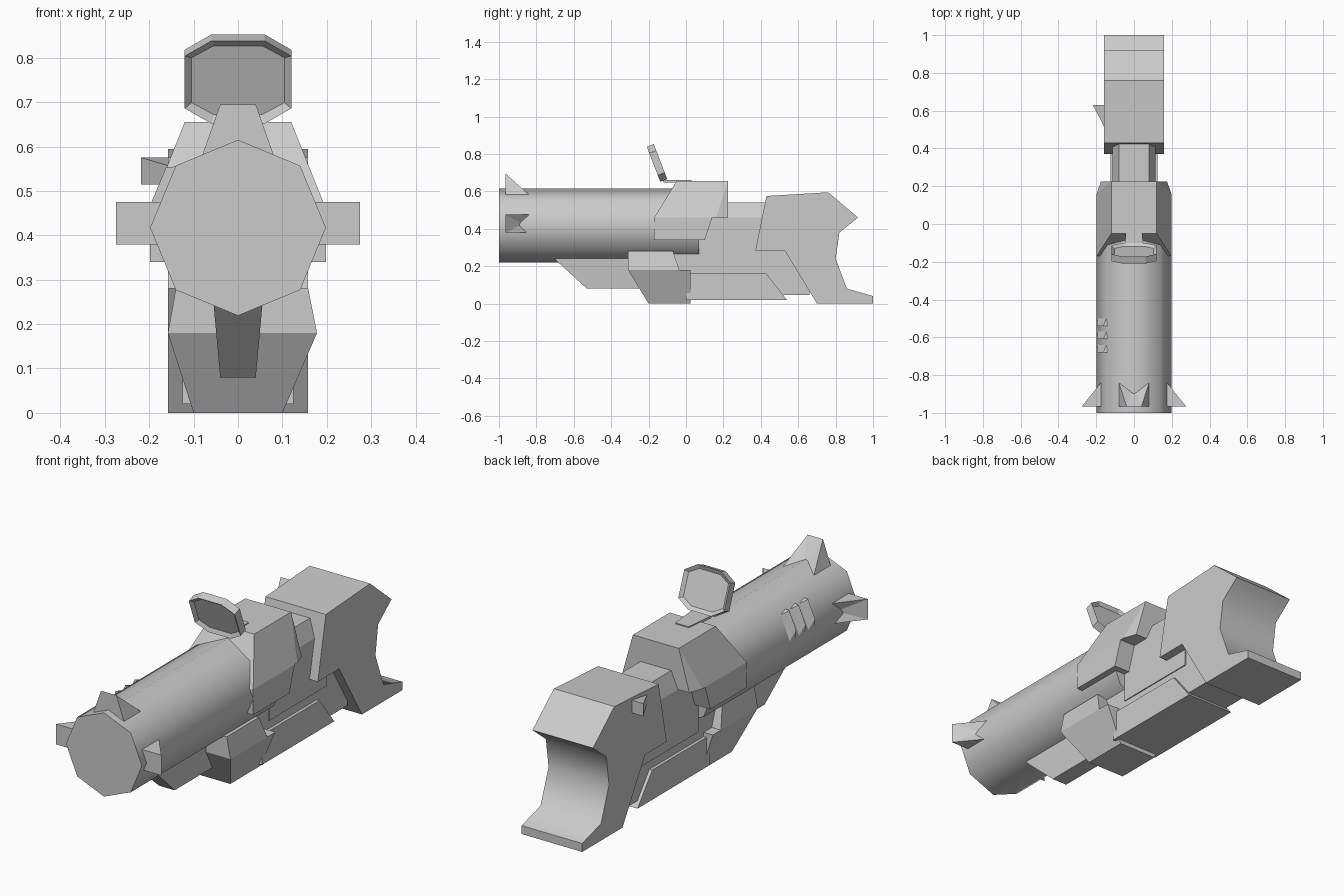
import bpy, bmesh
from math import radians, sin, cos, pi
from mathutils import Matrix, Vector

if "Cube" in bpy.data.objects:
    bpy.data.objects.remove(bpy.data.objects["Cube"])

grey = bpy.data.materials.new("plain_grey")
grey.use_nodes = True
COLOUR = (0.6, 0.6, 0.6, 1)
grey.diffuse_color = COLOUR
grey.node_tree.nodes["Principled BSDF"].inputs["Base Color"].default_value = COLOUR


def finish(name, bm, smooth_rule=None):
    bmesh.ops.recalc_face_normals(bm, faces=bm.faces[:])
    for f in bm.faces:
        f.smooth = bool(smooth_rule and smooth_rule(f))
    mesh = bpy.data.meshes.new(name)
    bm.to_mesh(mesh)
    bm.free()
    mesh.materials.append(grey)
    obj = bpy.data.objects.new(name, mesh)
    bpy.context.collection.objects.link(obj)
    return obj


def extrude(bm, points, offset):
    """Closed solid from a flat outline."""
    face = bm.faces.new([bm.verts.new(p) for p in points])
    out = bmesh.ops.extrude_face_region(bm, geom=[face], use_keep_orig=True)
    moved = [v for v in out["geom"] if isinstance(v, bmesh.types.BMVert)]
    bmesh.ops.translate(bm, verts=moved, vec=offset)


def side_prism(name, profile, half, smooth_rule=None):
    """Outline in (y, z), extruded across x."""
    bm = bmesh.new()
    extrude(bm, [(-half, y, z) for y, z in profile], (2 * half, 0, 0))
    return finish(name, bm, smooth_rule)


def hull(name, points, mirror=True):
    """Convex faceted block through corner points."""
    bm = bmesh.new()
    for x, y, z in points:
        bm.verts.new((x, y, z))
        if mirror:
            bm.verts.new((-x, y, z))
    bmesh.ops.convex_hull(bm, input=bm.verts[:])
    bmesh.ops.dissolve_limit(bm, angle_limit=radians(1), verts=bm.verts[:], edges=bm.edges[:])
    return finish(name, bm)


# Eight-sided barrel
AXIS, RADIUS = 0.417, 0.198
bm = bmesh.new()
ring = [(RADIUS * sin(i * pi / 4), -1, AXIS + RADIUS * cos(i * pi / 4)) for i in range(8)]
extrude(bm, ring, (0, 1.07, 0))
finish("barrel", bm, lambda f: abs(f.normal.y) < 0.5)

# Shoulder stock with a smooth hollow at the back
stock = [(0.43, 0.575), (0.76, 0.595), (0.92, 0.46), (0.82, 0.38), (0.80, 0.24),
         (0.86, 0.08), (1, 0.04), (1, 0), (0.70, 0), (0.53, 0.28), (0.37, 0.28)]


def in_hollow(f):
    c = f.calc_center_median()
    return abs(f.normal.x) < 0.5 and c.y > 0.8 and 0.05 < c.z < 0.45


side_prism("stock", stock, 0.158, in_hollow)

# Receiver and lower body
hull("receiver", [(x, y, z) for y in (0.07, 0.5)
                  for x, z in ((0.08, 0.54), (0.115, 0.46), (0.115, 0.2))])
side_prism("lower_body", [(-0.1, 0.3), (0.6, 0.3), (0.66, 0.1), (0.66, 0.045), (-0.1, 0.045)], 0.11)
side_prism("lower_rail", [(0, 0.16), (0.43, 0.16), (0.54, 0.02), (0, 0.02)], 0.125)

# Faceted housing over the barrel
hull("housing_top", [(0.12, -0.05, 0.655), (0.12, 0.225, 0.655), (0.198, -0.17, 0.46),
                     (0.198, 0.16, 0.46), (0.175, 0.225, 0.46)])
side_prism("housing_skirt", [(-0.17, 0.46), (0.14, 0.46), (0.10, 0.34), (-0.17, 0.34)], 0.198)

# Magazine block, a little wider on one side
hull("magazine_collar", [(-0.14, -0.31, 0.28), (0.158, -0.31, 0.28),
                         (-0.14, -0.07, 0.28), (0.158, -0.07, 0.28),
                         (-0.158, -0.31, 0.18), (0.178, -0.31, 0.18),
                         (-0.158, -0.035, 0.18), (0.178, -0.035, 0.18)], False)
hull("magazine", [(-0.158, -0.31, 0.18), (0.178, -0.31, 0.18),
                  (-0.158, 0.025, 0.18), (0.178, 0.025, 0.18),
                  (-0.1, -0.2, 0), (0.1, -0.2, 0), (-0.1, 0.025, 0), (0.1, 0.025, 0)], False)

# Keel under the barrel
hull("keel", [(0.055, -0.71, 0.245), (0.055, -0.2, 0.245), (0.04, -0.53, 0.08), (0.04, -0.2, 0.08)])


# Notched fins around the muzzle
def fin(name, angle, base_half, tip_half, base, tip):
    bm = bmesh.new()
    turn = Matrix.Rotation(angle, 4, 'Y')

    def vert(x, y, r):
        return bm.verts.new(turn @ Vector((x, y, r)) + Vector((0, 0, AXIS + 0.01)))

    fl, fr = vert(-base_half, -0.965, base), vert(base_half, -0.965, base)
    tl, tr = vert(-tip_half, -0.965, tip), vert(tip_half, -0.965, tip)
    bl, br = vert(-base_half, -0.84, base), vert(base_half, -0.84, base)
    notch = vert(0, -0.87, base)
    for face in ((fl, fr, tr, tl), (fl, tl, bl), (fr, br, tr),
                 (tl, notch, bl), (tl, tr, notch), (tr, br, notch), (fl, bl, notch, br, fr)):
        bm.faces.new(face)
    finish(name, bm)


fin("top_fin", 0, 0.08, 0.04, 0.155, 0.268)
fin("left_fin", pi / 2, 0.048, 0.048, 0.175, 0.275)
fin("right_fin", -pi / 2, 0.048, 0.048, 0.175, 0.275)

# Three small vent wedges on the right upper facet
for i in range(3):
    y = -0.68 + i * 0.07
    hull(f"vent_{i + 1}", [(-0.14, y, 0.555), (-0.195, y, 0.425), (-0.162, y, 0.553), (-0.197, y, 0.47),
                           (-0.145, y + 0.042, 0.543), (-0.192, y + 0.042, 0.43)], False)

# Catch on the right side of the stock
hull("stock_catch", [(-0.15, 0.5, 0.515), (-0.15, 0.5, 0.555), (-0.15, 0.63, 0.515),
                     (-0.15, 0.63, 0.575), (-0.218, 0.63, 0.515), (-0.218, 0.63, 0.575)], False)

# Tilted sight with dished faces, and its flat arm
bm = bmesh.new()
quarter = [(0.06, 0.1), (0.12, 0.063)]
outline = quarter + [(x, -z) for x, z in quarter[::-1]]
outline += [(-x, -z) for x, z in quarter] + [(-x, z) for x, z in quarter[::-1]]
extrude(bm, [(x, -0.02, z) for x, z in outline], (0, 0.04, 0))
bmesh.ops.recalc_face_normals(bm, faces=bm.faces[:])
for f in [f for f in bm.faces if len(f.verts) == 8]:
    bmesh.ops.inset_region(bm, faces=[f], thickness=0.018, depth=-0.013)
sight = finish("sight", bm)
sight.location = (0, -0.155, 0.752)
sight.rotation_euler.x = radians(21)
hull("sight_arm", [(0.05, -0.12, 0.648), (0.05, -0.12, 0.66), (0.035, 0.03, 0.648), (0.035, 0.03, 0.66)])
